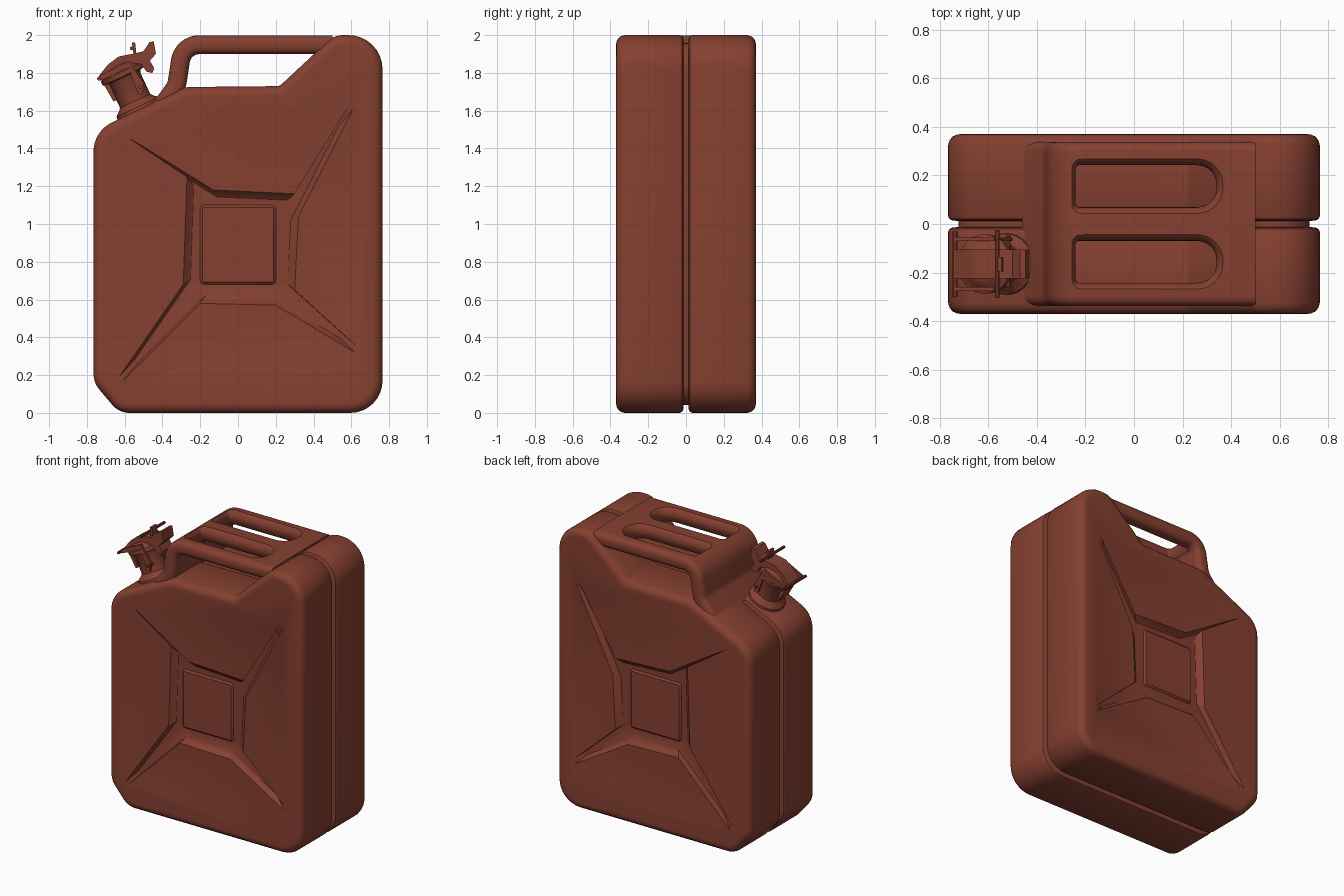
import bpy, bmesh, math
from mathutils import Vector, Matrix

if "Cube" in bpy.data.objects:
    bpy.data.objects.remove(bpy.data.objects["Cube"])

paint = bpy.data.materials.new("rust red paint")
paint.diffuse_color = (0.235, 0.051, 0.030, 1)
paint.use_nodes = True
paint.node_tree.nodes["Principled BSDF"].inputs["Base Color"].default_value = paint.diffuse_color


def round_pts(pts, closed=True, seg=8):
    """Points (a, b, radius) -> 2D outline with rounded corners."""
    out, n = [], len(pts)
    for i, (a, b, r) in enumerate(pts):
        p = Vector((a, b))
        if r == 0 or (not closed and i in (0, n - 1)):
            out.append(p)
            continue
        u = (Vector(pts[i - 1][:2]) - p).normalized()
        v = (Vector(pts[(i + 1) % n][:2]) - p).normalized()
        half = u.angle(v) / 2
        t = r / math.tan(half)
        c = p + (u + v).normalized() * (r / math.sin(half))
        s, e = p + u * t - c, p + v * t - c
        ang = s.angle_signed(e)
        for k in range(seg + 1):
            out.append(c + Matrix.Rotation(-ang * k / seg, 2) @ s)
    return out


def inset(poly, d):
    """Move a closed outline inwards by d (outwards if negative)."""
    n = len(poly)
    area = sum(poly[i - 1].x * poly[i].y - poly[i].x * poly[i - 1].y for i in range(n))
    s = 1 if area > 0 else -1
    out = []
    for i, p in enumerate(poly):
        e1, e2 = (p - poly[i - 1]).normalized(), (poly[(i + 1) % n] - p).normalized()
        n1, n2 = Vector((-e1.y, e1.x)) * s, Vector((-e2.y, e2.x)) * s
        out.append(p + (n1 + n2) * (d / (1 + n1.dot(n2))))
    return out


def loft(name, rings, matrix=None):
    """Skin equal-length rings of 3D points and cap both ends."""
    bm = bmesh.new()
    vs = [[bm.verts.new(p) for p in ring] for ring in rings]
    n = len(vs[0])
    for a, b in zip(vs, vs[1:]):
        for i in range(n):
            j = (i + 1) % n
            bm.faces.new((a[i], a[j], b[j], b[i]))
    bm.faces.new(vs[0])
    bm.faces.new(vs[-1])
    bmesh.ops.recalc_face_normals(bm, faces=bm.faces)
    me = bpy.data.meshes.new(name)
    bm.to_mesh(me)
    bm.free()
    me.materials.append(paint)
    ob = bpy.data.objects.new(name, me)
    bpy.context.collection.objects.link(ob)
    if matrix:
        ob.matrix_world = matrix
    return ob


def activate(ob):
    bpy.ops.object.select_all(action='DESELECT')
    bpy.context.view_layer.objects.active = ob
    ob.select_set(True)


def finish(ob, cutters=(), mirror=False, angle=32):
    """Apply cuts and mirroring, then smooth."""
    activate(ob)
    for c in cutters:
        m = ob.modifiers.new("cut", 'BOOLEAN')
        m.operation, m.solver, m.object = 'DIFFERENCE', 'EXACT', c
        bpy.ops.object.modifier_apply(modifier=m.name)
        bpy.data.objects.remove(c)
    if mirror:
        m = ob.modifiers.new("mirror", 'MIRROR')
        m.use_axis = (False, True, False)
        m.use_mirror_merge = False
        bpy.ops.object.modifier_apply(modifier=m.name)
    activate(ob)
    bpy.ops.object.shade_smooth_by_angle(angle=math.radians(angle))
    return ob


def xz(poly, y):
    return [(p.x, y, p.y) for p in poly]


# Body halves: side outline lofted across the depth with rounded rims
outline = round_pts([(-0.765, 0.16, 0.13), (-0.63, 0, 0.12), (0.765, 0, 0.17), (0.765, 2, 0.18),
                     (0.51, 2, 0.12), (0.22, 1.73, 0.04), (-0.28, 1.725, 0.12), (-0.765, 1.49, 0.17)])
sections = [(-0.012, 0.05), (-0.014, 0.02), (-0.020, 0.006), (-0.032, 0), (-0.325, 0), (-0.345, 0.006),
            (-0.360, 0.018), (-0.368, 0.035), (-0.370, 0.05), (-0.370, 0.056)]
body = loft("body_halves", [xz(inset(outline, d), y) for y, d in sections])

# Pressed cross-shaped recess in each broad side
star = [Vector(p) for p in [
    (-0.57, 1.45), (-0.55, 1.44), (-0.13, 1.18), (0.30, 1.16), (0.59, 1.63), (0.61, 1.61), (0.32, 1.04),
    (0.30, 0.65), (0.63, 0.35), (0.62, 0.32), (0.20, 0.57), (-0.20, 0.58), (-0.61, 0.17), (-0.63, 0.19),
    (-0.29, 0.68), (-0.27, 1.25)]]
mid = Vector((0.01, 0.9))
cutter = loft("recess_cutter", [xz([mid + (p - mid) * s for p in star], y)
                                for y, s in ((-0.40, 1.06), (-0.37, 1.0), (-0.345, 0.92), (-0.335, 0.87))])
finish(body, [cutter], mirror=True)

# Raised square pad in the middle of the recess
pad = round_pts([(-0.2, 0.68, 0.02), (0.2, 0.68, 0.02), (0.2, 1.1, 0.02), (-0.2, 1.1, 0.02)], seg=3)
finish(loft("centre_pad", [xz(pad, -0.32), xz(pad, -0.336), xz(inset(pad, 0.012), -0.347)]), mirror=True)

# Seam core at the bottom of the groove
core = inset(outline, 0.042)
finish(loft("seam_core", [xz(core, -0.03), xz(core, 0.03)]))

# Handle: wide strap swept along a bent path, then slotted into three bars
path = round_pts([(-0.42, 1.60, 0), (-0.325, 1.73, 0.12), (-0.292, 1.949, 0.1), (0.50, 1.949, 0)], closed=False)
section = round_pts([(-0.338, -0.05, 0.04), (0.338, -0.05, 0.04), (0.338, 0.05, 0.04), (-0.338, 0.05, 0.04)], seg=5)
rings = []
for i, p in enumerate(path):
    t = (path[min(i + 1, len(path) - 1)] - path[max(i - 1, 0)]).normalized()
    nrm = Vector((-t.y, t.x))
    rings.append([(p.x + nrm.x * s.y, s.x, p.y + nrm.y * s.y) for s in section])
handle = loft("triple_handle", rings)
slots = []
for sgn in (-1, 1):
    slot = round_pts([(-0.24, sgn * 0.07, 0.015), (0.34, sgn * 0.07, 0.08),
                      (0.34, sgn * 0.242, 0.08), (-0.24, sgn * 0.242, 0.015)])
    slots.append(loft("slot_cutter", [[(p.x, p.y, z) for p in inset(slot, d)] for z, d in (
        (2.02, -0.045), (2.0, -0.027), (1.988, -0.013), (1.968, -0.003), (1.95, 0),
        (1.93, -0.003), (1.91, -0.013), (1.885, -0.028))]))
finish(handle, slots)

# Spout, built in a tilted frame standing on the sloping shoulder
tilt = Matrix(((0.907, 0, -0.42, -0.53), (0, 1, 0, -0.165), (0.42, 0, 0.907, 1.62), (0, 0, 0, 1)))


def lathe(name, prof, n=28):
    ring = [(math.cos(2 * math.pi * k / n), math.sin(2 * math.pi * k / n)) for k in range(n)]
    return finish(loft(name, [[(r * c, r * s, z) for c, s in ring] for r, z in prof], tilt))


def plate(name, prof, y0, y1):
    return finish(loft(name, [[(x, y, z) for x, z in prof] for y in (y0, y1)], tilt))


def pin(name, x, z, half, r=0.01, n=10):
    plate(name, [(x + r * math.cos(2 * math.pi * k / n), z + r * math.sin(2 * math.pi * k / n))
                 for k in range(n)], -half, half)


lathe("spout_neck", [(0.13, -0.05), (0.125, 0.0), (0.10, 0.02), (0.088, 0.035), (0.088, 0.16), (0.10, 0.18)])
lathe("spout_lid", [(0.10, 0.175), (0.122, 0.18), (0.122, 0.205), (0.10, 0.215), (0.085, 0.235), (0.05, 0.25)])

# Locking lever over the lid with its hooked thumb end
plate("lock_lever", [(-0.12, 0.215), (-0.12, 0.235), (-0.05, 0.27), (0.02, 0.285), (0.10, 0.265), (0.15, 0.255),
                     (0.20, 0.285), (0.222, 0.28), (0.205, 0.215), (0.16, 0.195), (0.165, 0.15), (0.145, 0.13),
                     (0.12, 0.15), (0.11, 0.20), (0.03, 0.24), (-0.05, 0.225)], -0.06, 0.06)
for side in (-1, 1):
    plate("side_arm", [(-0.125, 0.21), (-0.12, 0.235), (0.06, 0.24), (0.08, 0.10), (0.05, 0.05),
                       (0.03, 0.06), (0.04, 0.20)], side * 0.095, side * 0.11)
plate("hinge_strap", [(-0.105, 0.08), (-0.085, 0.08), (-0.085, 0.19), (-0.115, 0.19)], -0.05, 0.05)

# Cross pins
pin("front_pin", -0.125, 0.222, 0.135)
pin("top_pin", 0.10, 0.295, 0.14)
pin("pivot_pin", 0.055, 0.09, 0.12)
plate("safety_tab", [(0.092, 0.25), (0.108, 0.25), (0.13, 0.315), (0.114, 0.322)], -0.03, 0.03)
